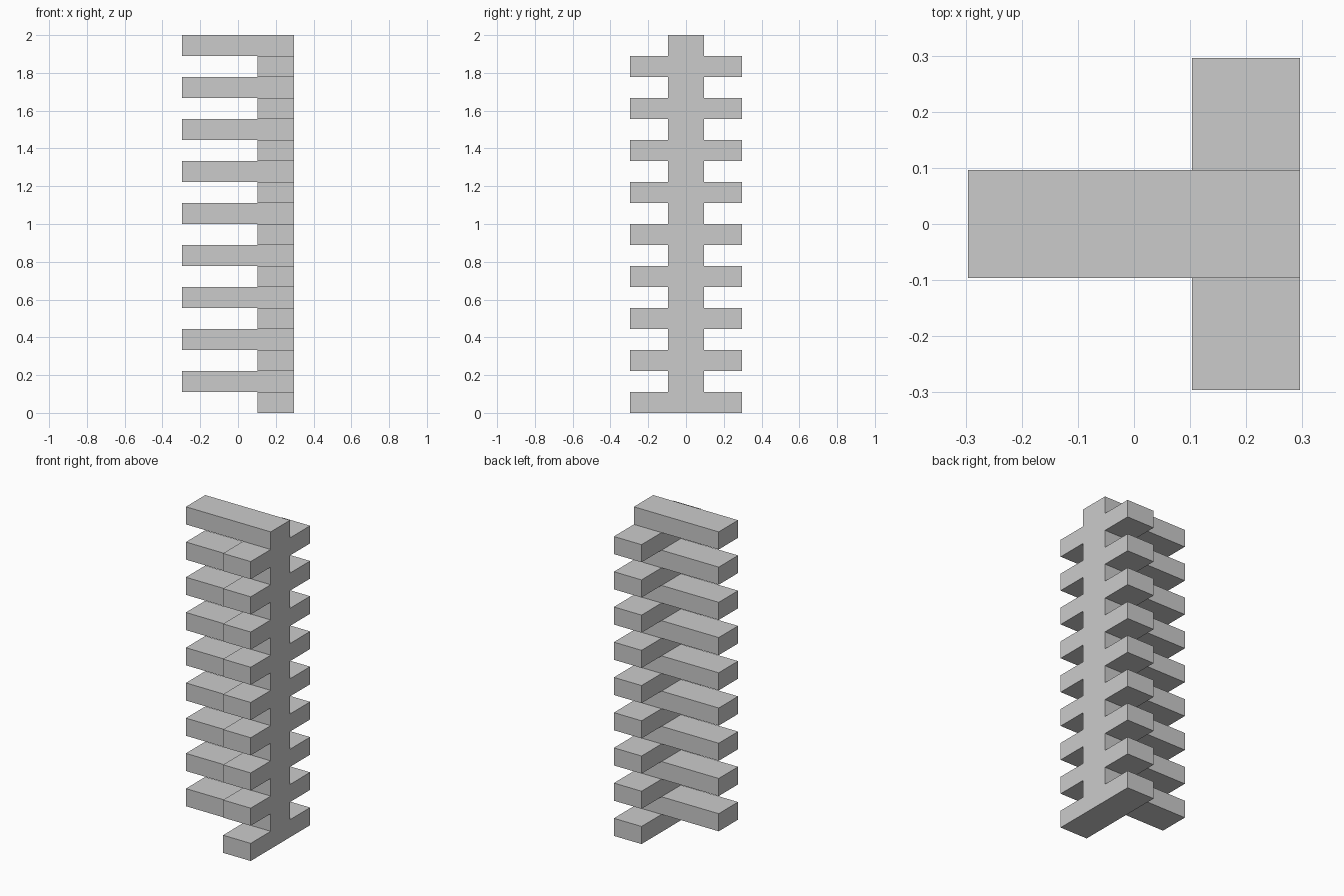
import bpy

if "Cube" in bpy.data.objects:
    bpy.data.objects.remove(bpy.data.objects["Cube"])

LAYERS = 18
HEIGHT = 2.0 / LAYERS
LENGTH, WIDTH = 0.592, 0.193


def block(name, center, size):
    bpy.ops.mesh.primitive_cube_add(size=1, location=center)
    ob = bpy.context.object
    ob.name = name
    ob.scale = size
    bpy.ops.object.transform_apply(location=False, rotation=False, scale=True)
    return ob


# Alternating layers: side block running along y, then centre block along x
for i in range(LAYERS):
    z = (i + 0.5) * HEIGHT
    if i % 2 == 0:
        block(f"side_block_{i + 1}", ((LENGTH - WIDTH) / 2, 0, z), (WIDTH, LENGTH, HEIGHT))
    else:
        block(f"centre_block_{i + 1}", (0, 0, z), (LENGTH, WIDTH, HEIGHT))
